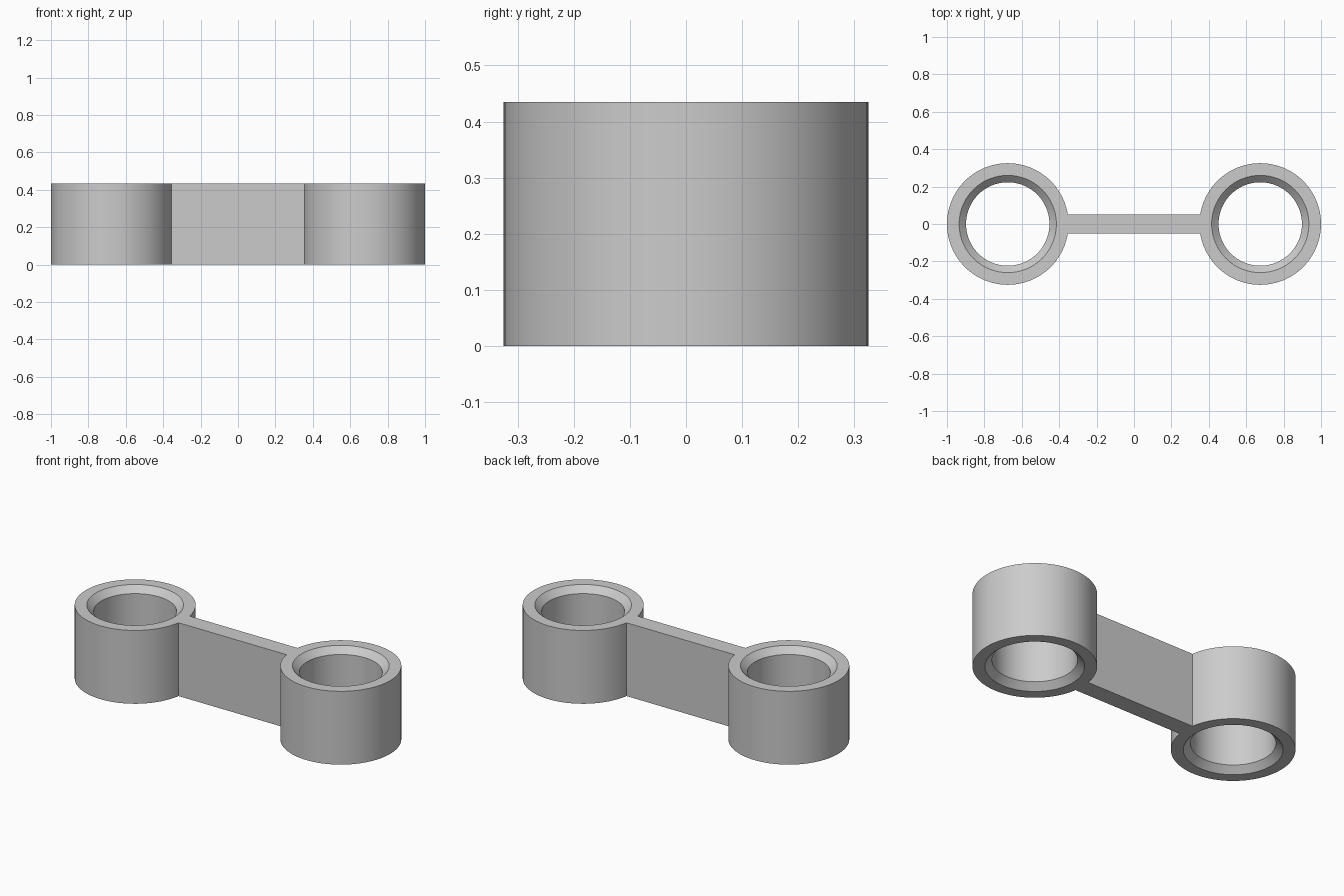
import bpy, bmesh, math
from mathutils import Matrix

if "Cube" in bpy.data.objects:
    bpy.data.objects.remove(bpy.data.objects["Cube"], do_unlink=True)

HEIGHT = 0.435
RING_X = 0.675
OUTER, RIM, BORE = 0.325, 0.26, 0.223
CHAMFER = 0.037
SEGMENTS = 96

grey = bpy.data.materials.new("light_grey")
grey.use_nodes = True
grey.diffuse_color = (0.6, 0.6, 0.6, 1)
grey.node_tree.nodes["Principled BSDF"].inputs["Base Color"].default_value = (0.6, 0.6, 0.6, 1)


def add_object(name, bm):
    bmesh.ops.recalc_face_normals(bm, faces=bm.faces)
    mesh = bpy.data.meshes.new(name)
    bm.to_mesh(mesh)
    bm.free()
    mesh.materials.append(grey)
    obj = bpy.data.objects.new(name, mesh)
    bpy.context.collection.objects.link(obj)
    return obj


# Ring: closed wall section with chamfered bore, turned around its axis
def add_ring(name, x):
    section = [(OUTER, 0), (OUTER, HEIGHT), (RIM, HEIGHT), (BORE, HEIGHT - CHAMFER),
               (BORE, CHAMFER), (RIM, 0)]
    bm = bmesh.new()
    loops = []
    for i in range(SEGMENTS):
        a = math.tau * i / SEGMENTS
        loops.append([bm.verts.new((x + r * math.cos(a), r * math.sin(a), z)) for r, z in section])
    for i, loop in enumerate(loops):
        following = loops[(i + 1) % SEGMENTS]
        for j in range(len(section)):
            k = (j + 1) % len(section)
            bm.faces.new((loop[j], following[j], following[k], loop[k]))
    return add_object(name, bm)


rings = [add_ring("left_ring", RING_X), add_ring("right_ring", -RING_X)]

# Connecting web, with its ends buried in the ring walls
bm = bmesh.new()
bmesh.ops.create_cube(bm, size=1, matrix=Matrix.Translation((0, 0, HEIGHT / 2))
                      @ Matrix.Diagonal((0.76, 0.104, HEIGHT, 1)))
link = add_object("double_ring_link", bm)

# Fuse the web and both rings into one solid
for ring in rings:
    mod = link.modifiers.new("join_" + ring.name, "BOOLEAN")
    mod.operation = "UNION"
    mod.solver = "EXACT"
    mod.object = ring
bpy.context.view_layer.objects.active = link
link.select_set(True)
for mod in list(link.modifiers):
    bpy.ops.object.modifier_apply(modifier=mod.name)
for ring in rings:
    bpy.data.objects.remove(ring, do_unlink=True)

bpy.ops.object.shade_smooth_by_angle(angle=math.radians(30))
